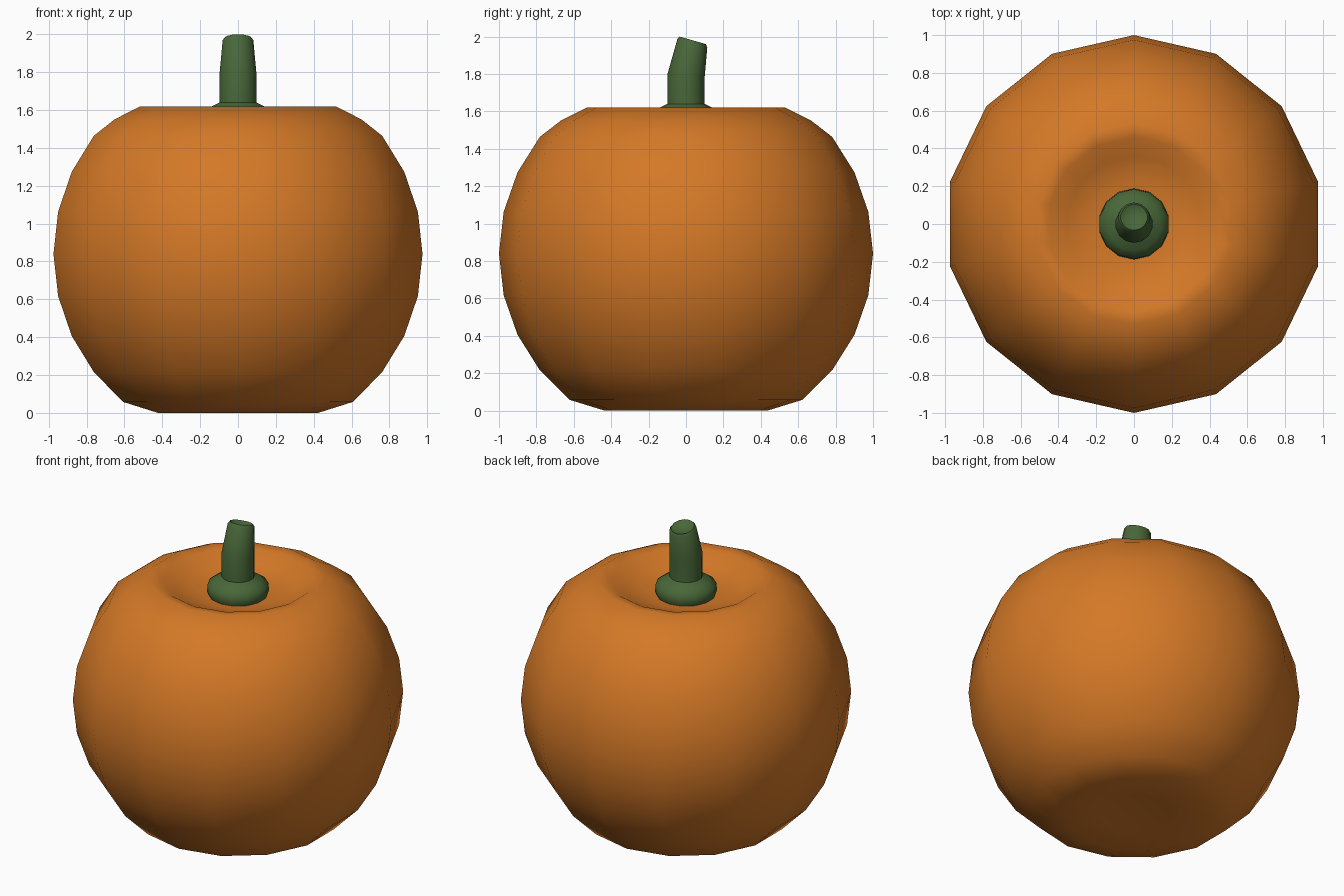
import bpy, bmesh, math

if "Cube" in bpy.data.objects:
    bpy.data.objects.remove(bpy.data.objects["Cube"])

SIDES = 14


def material(name, rgb):
    m = bpy.data.materials.new(name)
    m.diffuse_color = (*rgb, 1)
    m.use_nodes = True
    m.node_tree.nodes["Principled BSDF"].inputs["Base Color"].default_value = m.diffuse_color
    return m


def lathe(name, rings, mat, angle):
    """Skin rings of (radius, z, y offset, tilt in degrees); radius 0 is a pole."""
    bm = bmesh.new()
    loops = []
    for r, z, oy, tilt in rings:
        t = math.radians(tilt)
        if r == 0:
            loops.append([bm.verts.new((0, oy, z))])
            continue
        loop = []
        for i in range(SIDES):
            a = 2 * math.pi * i / SIDES + math.pi / 2
            v = r * math.sin(a)
            loop.append(bm.verts.new((r * math.cos(a), oy + v * math.cos(t), z - v * math.sin(t))))
        loops.append(loop)
    for a, b in zip(loops, loops[1:]):
        for i in range(SIDES):
            j = (i + 1) % SIDES
            if len(a) == 1:
                bm.faces.new((a[0], b[j], b[i]))
            elif len(b) == 1:
                bm.faces.new((a[i], a[j], b[0]))
            else:
                bm.faces.new((a[i], a[j], b[j], b[i]))
    bmesh.ops.recalc_face_normals(bm, faces=bm.faces)
    me = bpy.data.meshes.new(name)
    bm.to_mesh(me)
    bm.free()
    ob = bpy.data.objects.new(name, me)
    bpy.context.collection.objects.link(ob)
    me.materials.append(mat)
    bpy.ops.object.select_all(action='DESELECT')
    ob.select_set(True)
    bpy.context.view_layer.objects.active = ob
    bpy.ops.object.shade_smooth_by_angle(angle=math.radians(angle))
    return ob


orange = material("pumpkin orange", (0.66, 0.19, 0.02))
green = material("stem green", (0.065, 0.135, 0.04))

# Round body: sphere rings, flattened below and dented on top
body = [(0, 0.03, 0, 0), (0.22, 0.02, 0, 0), (0.434, 0.0, 0, 0)]
for k in range(-4, 4):
    a = k * math.pi / 14
    body.append((math.cos(a), 0.84 + math.sin(a), 0, 0))
body += [(0.67, 1.55, 0, 0), (0.53, 1.62, 0, 0), (0.46, 1.61, 0, 0),
         (0.36, 1.55, 0, 0), (0.22, 1.52, 0, 0), (0, 1.515, 0, 0)]
lathe("pumpkin_body", body, orange, 80)

# Stem with a flared collar, bent toward the back, slightly hollow tip
stem = [(0, 1.5, 0, 0), (0.17, 1.5, 0, 0), (0.188, 1.54, 0, 0), (0.183, 1.59, 0, 0),
        (0.14, 1.62, 0, 0), (0.1, 1.64, 0, 0), (0.1, 1.79, 0, 4),
        (0.083, 1.965, 0.034, 16), (0.072, 1.98, 0.036, 16),
        (0.05, 1.965, 0.035, 16), (0, 1.96, 0.034, 16)]
lathe("stem", stem, green, 60)
